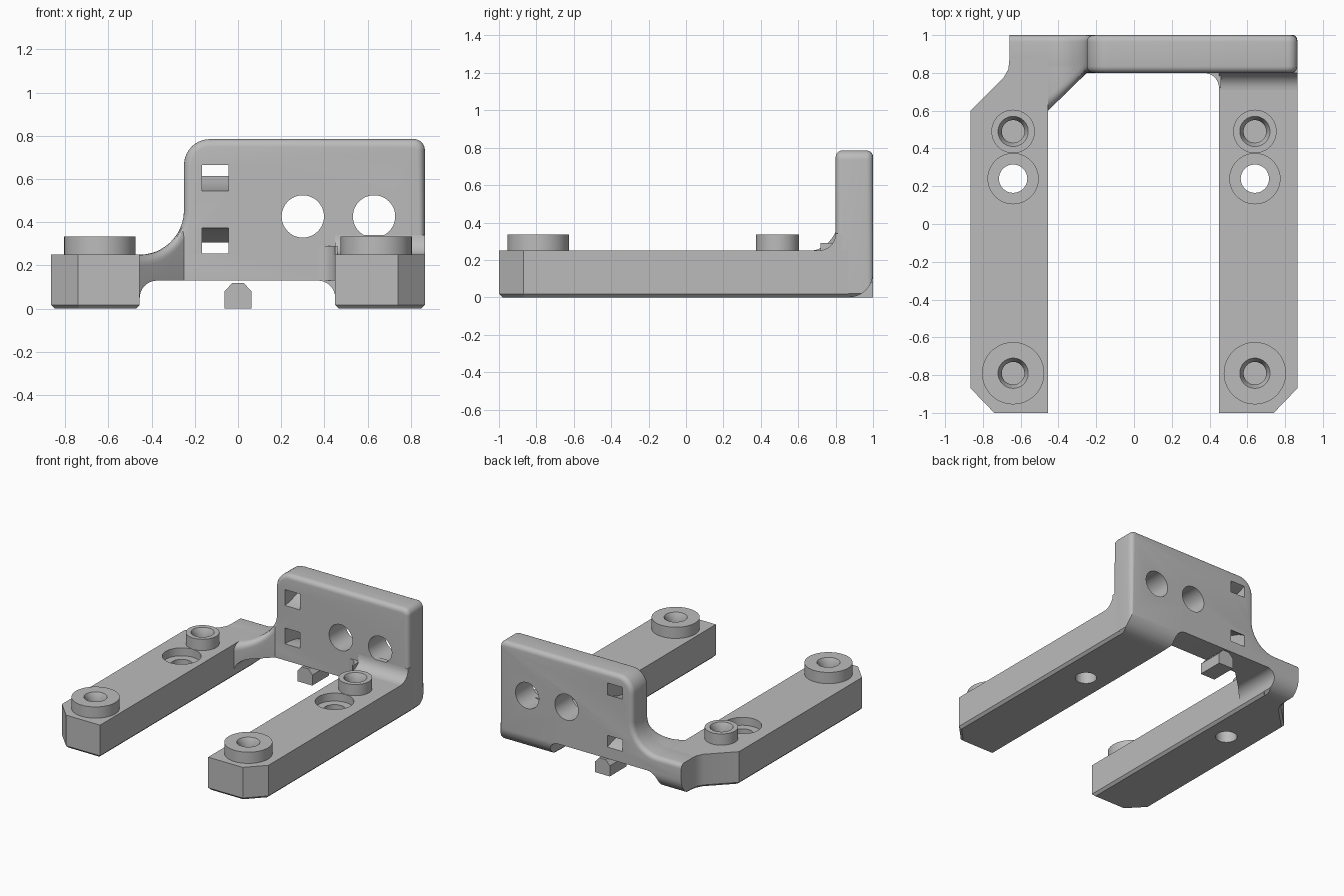
import bpy, bmesh
from math import sin, cos, pi, radians

cube = bpy.data.objects.get("Cube")
if cube:
    bpy.data.objects.remove(cube, do_unlink=True)

grey = bpy.data.materials.new("plain grey")
grey.use_nodes = True
COLOUR = (0.5, 0.5, 0.5, 1)
grey.diffuse_color = COLOUR
grey.node_tree.nodes["Principled BSDF"].inputs["Base Color"].default_value = COLOUR


def arc(cx, cy, r, start, end, n=8):
    angles = [radians(start + (end - start) * i / n) for i in range(n + 1)]
    return [(cx + r * cos(a), cy + r * sin(a)) for a in angles]


def make(name, bm):
    bmesh.ops.recalc_face_normals(bm, faces=bm.faces)
    mesh = bpy.data.meshes.new(name)
    bm.to_mesh(mesh)
    bm.free()
    mesh.materials.append(grey)
    obj = bpy.data.objects.new(name, mesh)
    bpy.context.collection.objects.link(obj)
    return obj


def prism(name, axis, outline, low, high, rim=None, offset=0.0, segments=1):
    """Extrude an outline along an axis; low may be a function of the first coordinate.
    rim(a, b) picks the edges to bevel."""
    bm = bmesh.new()
    rings = []
    for end in (low, high):
        ring = []
        for u, v in outline:
            w = end(u) if callable(end) else end
            co = {"x": (w, u, v), "y": (u, w, v), "z": (u, v, w)}[axis]
            ring.append(bm.verts.new(co))
        rings.append(ring)
    for ring in rings:
        bm.faces.new(ring)
    n = len(outline)
    for i in range(n):
        j = (i + 1) % n
        bm.faces.new((rings[0][i], rings[0][j], rings[1][j], rings[1][i]))
    bmesh.ops.recalc_face_normals(bm, faces=bm.faces)
    if rim:
        edges = [e for e in bm.edges if rim(e.verts[0].co, e.verts[1].co)]
        bmesh.ops.bevel(bm, geom=edges, offset=offset, segments=segments,
                        profile=0.5, affect="EDGES", clamp_overlap=False)
    return make(name, bm)


def lathe(name, x, y, profile, n=48):
    """Turn a (radius, height) profile around a vertical axis."""
    bm = bmesh.new()
    rings = [[bm.verts.new((x + r * cos(2 * pi * i / n), y + r * sin(2 * pi * i / n), z))
              for i in range(n)] for r, z in profile]
    for a, b in zip(rings, rings[1:]):
        for i in range(n):
            j = (i + 1) % n
            bm.faces.new((a[i], a[j], b[j], b[i]))
    bm.faces.new(rings[0])
    bm.faces.new(rings[-1])
    return make(name, bm)


def cut(obj, cutter):
    cutter.hide_render = True
    mod = obj.modifiers.new("cut", "BOOLEAN")
    mod.operation, mod.solver, mod.object = "DIFFERENCE", "EXACT", cutter
    bpy.context.view_layer.objects.active = obj
    bpy.ops.object.modifier_apply(modifier=mod.name)
    bpy.data.objects.remove(cutter, do_unlink=True)


def bottom(a, b):
    return a.z < 0.001 and b.z < 0.001


# Two long arms with chamfered front corners and bottom edges
right_plan = [(-0.865, -0.87), (-0.74, -1), (-0.455, -1), (-0.455, 0.87), (-0.66, 0.87)]
right_plan += [(-0.665, 0.82), (-0.69, 0.775), (-0.865, 0.6)]
left_plan = [(0.865, -0.87), (0.74, -1), (0.45, -1), (0.45, 0.87), (0.865, 0.87)]
parts = []
for side, plan, x in (("right", right_plan, -0.64), ("left", left_plan, 0.64)):
    arm = prism(side + "_arm", "z", plan, 0, 0.25, bottom, 0.018)
    # Counterbored through hole
    cut(arm, lathe("bore", x, 0.24, [(0.075, -0.1), (0.075, 0.19), (0.133, 0.19), (0.133, 0.4)]))
    parts.append(arm)
    # Raised screw bosses with countersunk sockets
    for end, y, r in (("front", -0.79, 0.165), ("rear", 0.49, 0.115)):
        parts.append(lathe(f"{side}_{end}_boss", x, y, [
            (r, 0.24), (r, 0.335), (0.08, 0.335), (0.06, 0.295), (0.06, 0.25)]))

# Upright plate, with the low bridge that joins both arms
sweep = arc(-0.455, 0.455, 0.205, 0, -90, 12)
arch = arc(-0.375, 0.05, 0.08, 180, 90)
outline = [(-0.66, 0.02), (-0.64, 0), (-0.475, 0), (-0.455, 0.02)] + arch
outline += arc(0.37, 0.05, 0.08, 90, 0)
outline += [(0.45, 0.02), (0.47, 0), (0.845, 0), (0.865, 0.02)]
outline += arc(0.815, 0.735, 0.05, 0, 90) + arc(-0.13, 0.665, 0.12, 90, 180, 10)
outline += sweep + [(-0.66, 0.25)]
plate = prism("back_plate", "y", outline, 0.8, 1,
              lambda a, b: abs(a.y - b.y) < 0.001 and a.z + b.z > 0.4, 0.035, 5)

# Rounded lower rear edge
cut(plate, prism("rear_round", "x", [(0.87, -0.1)] + arc(0.87, 0.13, 0.13, -90, 0, 10)
                 + [(1.1, 0.13), (1.1, -0.1)], -1, 1))
# Round holes
for x in (0.3, 0.63):
    cut(plate, prism("round_hole", "y", arc(x, 0.427, 0.098, 0, 352.5, 47), 0.7, 1.1))
# Curved strap slots, mirrored about the middle height
slot = [(0.78, 0.543), (0.86, 0.553), (0.94, 0.58), (1.02, 0.625),
        (1.02, 0.71), (0.94, 0.68), (0.86, 0.666), (0.78, 0.665)]
for flip in (False, True):
    shape = [(y, 0.92 - z) if flip else (y, z) for y, z in slot]
    cut(plate, prism("strap_slot", "x", shape, -0.167, -0.043))
parts.append(plate)

# Diagonal gusset between the right arm and the plate
parts.append(prism("right_gusset", "y", arch + [(-0.25, 0.13)] + sweep,
                   lambda x: 0.8 + (x + 0.25) * 0.976, 0.87,
                   lambda a, b: max(a.y, b.y) < 0.86 and abs(a.x - b.x) > 0.001
                   and a.z + b.z > 0.499, 0.05, 5))

# Fillets where the left arm meets the plate
parts.append(prism("left_arm_fillet", "x", [(0.71, 0.2)] + arc(0.71, 0.34, 0.09, -90, 0)
                   + [(0.84, 0.34), (0.84, 0.2)], 0.45, 0.865))
parts.append(prism("left_corner_fillet", "z", [(0.46, 0.82), (0.37, 0.82)]
                   + arc(0.37, 0.72, 0.08, 90, 0) + [(0.46, 0.72)], 0.13, 0.29))

# Small free-standing peg below the plate
parts.append(prism("support_peg", "y", [(-0.062, 0), (0.062, 0), (0.062, 0.08), (0.028, 0.118),
                                        (-0.028, 0.118), (-0.062, 0.08)], 0.8, 1))

# Smooth the curves and keep the corners crisp
bpy.ops.object.select_all(action="DESELECT")
for obj in parts:
    obj.select_set(True)
bpy.context.view_layer.objects.active = plate
bpy.ops.object.shade_smooth_by_angle(angle=radians(30))
